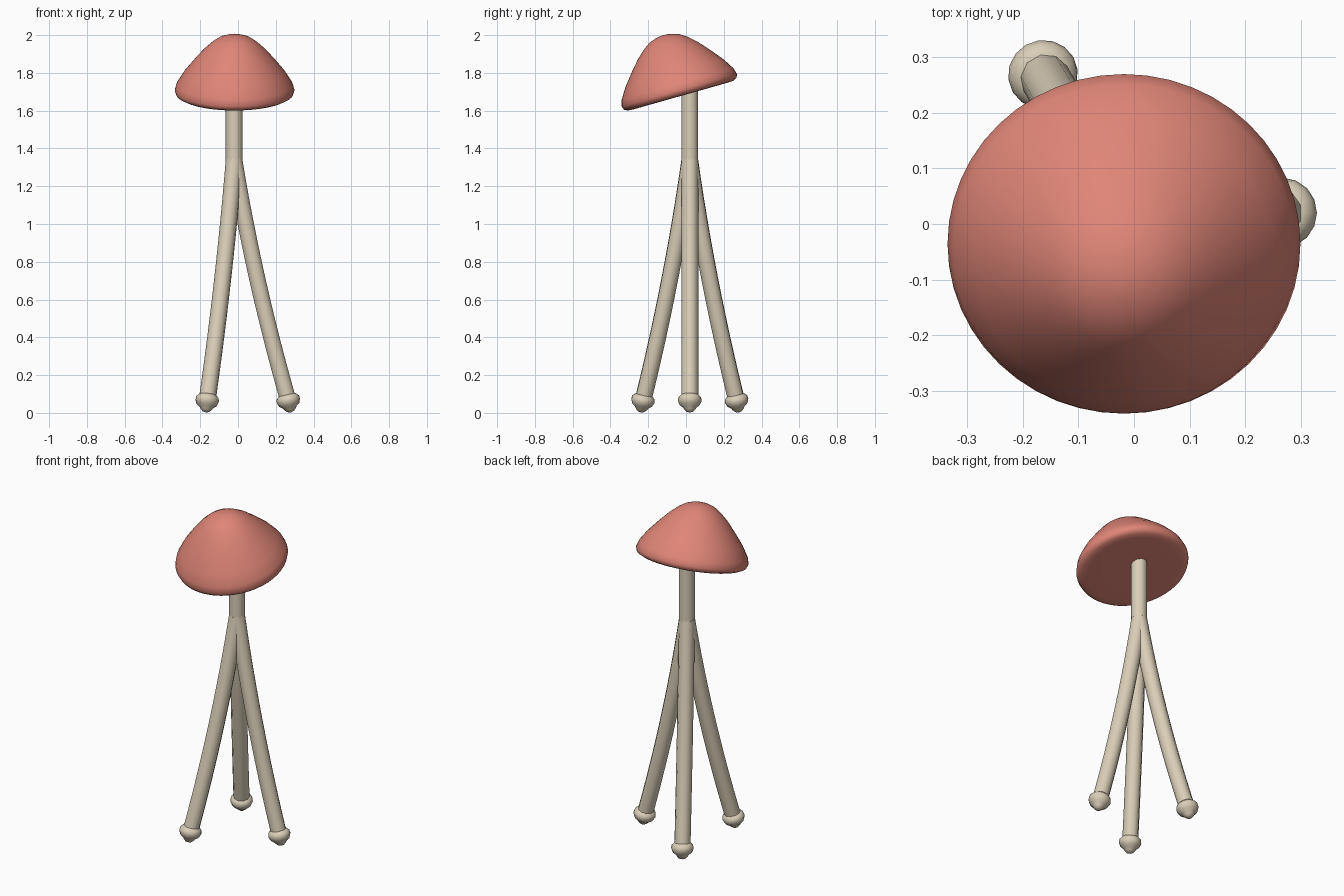
import bpy
from math import radians, sin, cos, pi
from mathutils import Matrix, Vector

cube = bpy.data.objects.get("Cube")
if cube:
    bpy.data.objects.remove(cube, do_unlink=True)


def material(name, rgb):
    mat = bpy.data.materials.new(name)
    mat.use_nodes = True
    mat.diffuse_color = (*rgb, 1)
    mat.node_tree.nodes["Principled BSDF"].inputs["Base Color"].default_value = (*rgb, 1)
    return mat


coral = material("coral_red", (0.74, 0.235, 0.185))
cream = material("cream", (0.70, 0.62, 0.48))


def finish(obj, mat, angle):
    """Give an object its colour and smooth shading."""
    obj.data.materials.append(mat)
    bpy.ops.object.select_all(action='DESELECT')
    obj.select_set(True)
    bpy.context.view_layer.objects.active = obj
    bpy.ops.object.shade_smooth_by_angle(angle=radians(angle))


def lathe(name, profile, sides, mat, matrix, angle=60):
    """Revolve (radius, height) points, listed bottom to top, about z."""
    verts, rings, faces = [], [], []
    for r, h in profile:
        count = sides if r else 1
        rings.append(range(len(verts), len(verts) + count))
        for i in range(count):
            a = 2 * pi * i / sides
            verts.append((r * cos(a), r * sin(a), h))
    for low, high in zip(rings, rings[1:]):
        for i in range(sides):
            j = (i + 1) % sides
            corners = [low[i % len(low)], low[j % len(low)],
                       high[j % len(high)], high[i % len(high)]]
            faces.append(list(dict.fromkeys(corners)))
    mesh = bpy.data.meshes.new(name)
    mesh.from_pydata(verts, [], faces)
    obj = bpy.data.objects.new(name, mesh)
    bpy.context.collection.objects.link(obj)
    obj.matrix_world = matrix
    finish(obj, mat, angle)


def tube(name, points, radius, mat):
    """Round tube with closed ends along a path."""
    curve = bpy.data.curves.new(name, 'CURVE')
    curve.dimensions = '3D'
    curve.bevel_depth = radius
    curve.bevel_resolution = 3
    curve.use_fill_caps = True
    spline = curve.splines.new('POLY')
    spline.points.add(len(points) - 1)
    for p, co in zip(spline.points, points):
        p.co = (*co, 1)
    obj = bpy.data.objects.new(name, curve)
    bpy.context.collection.objects.link(obj)
    bpy.ops.object.select_all(action='DESELECT')
    obj.select_set(True)
    bpy.context.view_layer.objects.active = obj
    bpy.ops.object.convert(target='MESH')
    finish(bpy.context.object, mat, 50)


AXIS = Vector((-0.02, 0.02, 0))
JOINT = 1.34
RADIUS = 0.045

# Tilted cap with a rolled rim and flat underside
cap_profile = [(0, 0), (0.15, 0), (0.26, 0), (0.291, 0.002), (0.31, 0.012),
               (0.317, 0.032), (0.307, 0.066), (0.27, 0.125), (0.215, 0.193),
               (0.165, 0.25), (0.12, 0.291), (0.085, 0.315), (0.05, 0.328),
               (0.02, 0.334), (0, 0.335)]
lathe("cap", cap_profile, 48, coral,
      Matrix.Translation((-0.018, -0.027, 1.678)) @ Matrix.Rotation(radians(15.8), 4, 'X'), 180)

# Straight upper stem
tube("stem", [AXIS + Vector((0, 0, z)) for z in (JOINT, 1.78)], RADIUS, cream)

# Three bowed legs, each with a rounded foot
foot_profile = [(0, -0.063), (0.018, -0.058), (0.03, -0.046), (0.036, -0.036),
                (0.054, -0.022), (0.063, 0), (0.06, 0.018), (0.045, 0.033), (0, 0.036)]
for k, side in enumerate(("left", "back_right", "front_right")):
    turn = Matrix.Rotation(2 * pi * k / 3, 4, 'Z')
    path = []
    for i in range(13):
        t = i / 12
        path.append(AXIS + turn @ Vector((0.206 * t + 0.076 * t * t, 0, JOINT - 1.26 * t)))
    tube(side + "_leg", path, RADIUS, cream)
    place = (Matrix.Translation(AXIS) @ turn @ Matrix.Translation((0.287, 0, 0.064))
             @ Matrix.Rotation(radians(-12), 4, 'Y'))
    lathe(side + "_foot", foot_profile, 16, cream, place)
